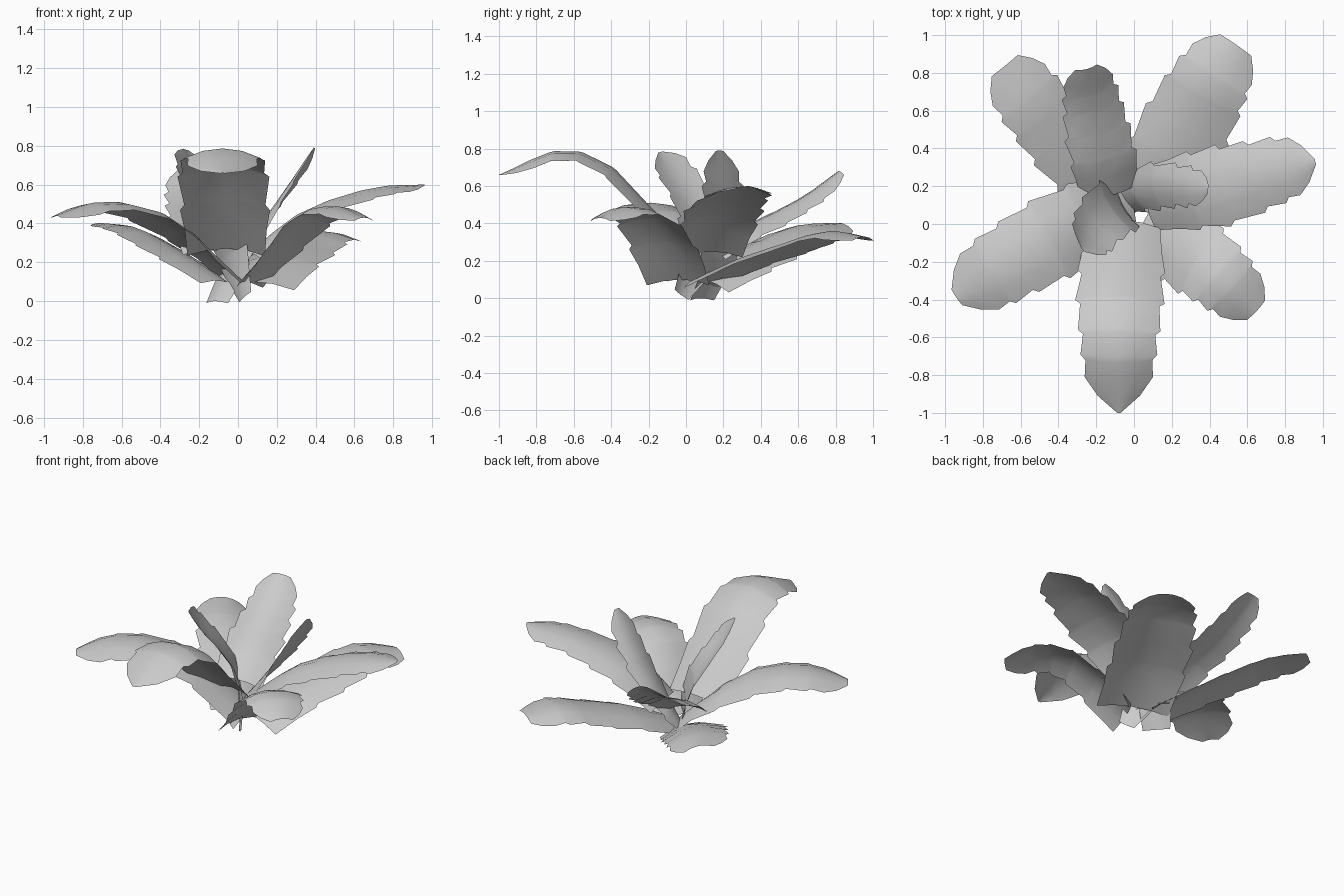
import bpy, bmesh
from mathutils import Vector


def curve(pts, t):
    """Smooth path through the control points, t from 0 to 1."""
    n = len(pts) - 1
    i = min(int(t * n), n - 1)
    u = t * n - i
    p1, p2 = pts[i], pts[i + 1]
    p0 = pts[i - 1] if i > 0 else p1 * 2 - p2
    p3 = pts[i + 2] if i + 2 <= n else p2 * 2 - p1
    return 0.5 * (2 * p1 + (p2 - p0) * u + (2 * p0 - 5 * p1 + 4 * p2 - p3) * u * u
                  + (3 * p1 - p0 - 3 * p2 + p3) * u ** 3)


def leaf(name, path, base, mid, end, tip, arch=0.05, roll=0.0, across=None):
    """Arched sheet along a path; full widths at base, middle, shoulder and tip."""
    pts = [Vector(p) for p in path]
    # width stations: paired rows make the torn steps in the edges
    rows = [(0, 0), (0.14, 0)]
    for s in (0.27, 0.46, 0.64, 0.78):
        rows += [(s - 0.01, 1), (s + 0.015, -1)]
    rows += [(0.87, 0), (0.94, 0), (1, 0)]
    bm = bmesh.new()
    grid = []
    for t, tear in rows:
        c = curve(pts, t)
        tan = (curve(pts, min(t + 0.02, 1)) - curve(pts, max(t - 0.02, 0))).normalized()
        side = Vector(across) if across else tan.cross(Vector((0, 0, 1)))
        side = (side - tan * side.dot(tan)).normalized()
        side = (side + side.cross(tan) * roll).normalized()
        up = side.cross(tan)
        if t < 0.4:
            w = base + (mid - base) * t / 0.4
        elif t < 0.88:
            w = mid + (end - mid) * (t - 0.4) / 0.48
        elif t < 1:
            w = end + (tip - end) * 0.4
        else:
            w = tip
        w += 0.024 * tear
        row = []
        for k in (-1, -0.5, 0, 0.5, 1):
            drop = arch * k * k * min(1, w / mid)
            row.append(bm.verts.new(c + side * (k * w / 2) - up * drop))
        grid.append(row)
    for a, b in zip(grid, grid[1:]):
        for i in range(4):
            bm.faces.new((a[i], a[i + 1], b[i + 1], b[i]))
    bmesh.ops.recalc_face_normals(bm, faces=bm.faces)
    if sum(f.normal.z for f in bm.faces) < 0:
        bmesh.ops.reverse_faces(bm, faces=bm.faces)
    me = bpy.data.meshes.new(name)
    bm.to_mesh(me)
    bm.free()
    for p in me.polygons:
        p.use_smooth = True
    ob = bpy.data.objects.new(name, me)
    bpy.context.collection.objects.link(ob)
    return ob


# outer ring of arching leaves
leaf("front_leaf", [(-0.06, 0.02, 0.27), (-0.065, -0.2, 0.5), (-0.075, -0.42, 0.72),
                    (-0.08, -0.68, 0.79), (-0.08, -1.0, 0.66)], 0.4, 0.46, 0.36, 0.02, 0.06)
leaf("front_left_leaf", [(0.0, 0.08, 0.12), (-0.24, 0.02, 0.34), (-0.48, -0.1, 0.48),
                         (-0.72, -0.24, 0.51), (-0.94, -0.39, 0.44)], 0.36, 0.45, 0.36, 0.1)
leaf("front_right_leaf", [(0.03, -0.03, 0.1), (0.2, -0.1, 0.29), (0.36, -0.2, 0.45),
                          (0.5, -0.32, 0.49), (0.65, -0.46, 0.43)], 0.36, 0.41, 0.31, 0.14)
leaf("right_leaf", [(0.06, 0.13, 0.25), (0.28, 0.17, 0.43), (0.5, 0.21, 0.53),
                    (0.74, 0.28, 0.59), (0.96, 0.33, 0.6)], 0.34, 0.43, 0.31, 0.03)
leaf("back_right_leaf", [(0.07, 0.06, 0.1), (0.18, 0.32, 0.22), (0.3, 0.56, 0.3),
                         (0.41, 0.76, 0.36), (0.54, 0.95, 0.33)], 0.46, 0.48, 0.38, 0.2)
leaf("back_leaf", [(-0.12, 0.15, 0.26), (-0.15, 0.32, 0.38), (-0.19, 0.5, 0.47),
                   (-0.22, 0.66, 0.56), (-0.25, 0.82, 0.68)], 0.32, 0.35, 0.27, 0.12, 0.05, -0.12)
leaf("back_left_leaf", [(-0.06, 0.1, 0.1), (-0.24, 0.3, 0.22), (-0.39, 0.48, 0.31),
                        (-0.53, 0.65, 0.38), (-0.68, 0.84, 0.4)], 0.34, 0.4, 0.36, 0.18, 0.05, -0.2)

# two upright heart leaves crossing at the base
leaf("inner_left_leaf", [(0.03, -0.03, 0.02), (-0.04, 0.06, 0.22), (-0.13, 0.07, 0.43),
                         (-0.23, -0.05, 0.64), (-0.27, -0.14, 0.78)], 0.11, 0.33, 0.25, 0.03,
     0.03, 0, (0.62, -0.78, 0))
leaf("inner_right_leaf", [(-0.12, 0.075, 0.0), (-0.02, 0.16, 0.2), (0.12, 0.2, 0.4),
                          (0.26, 0.2, 0.6), (0.39, 0.18, 0.79)], 0.17, 0.25, 0.19, 0.04, 0.03)
